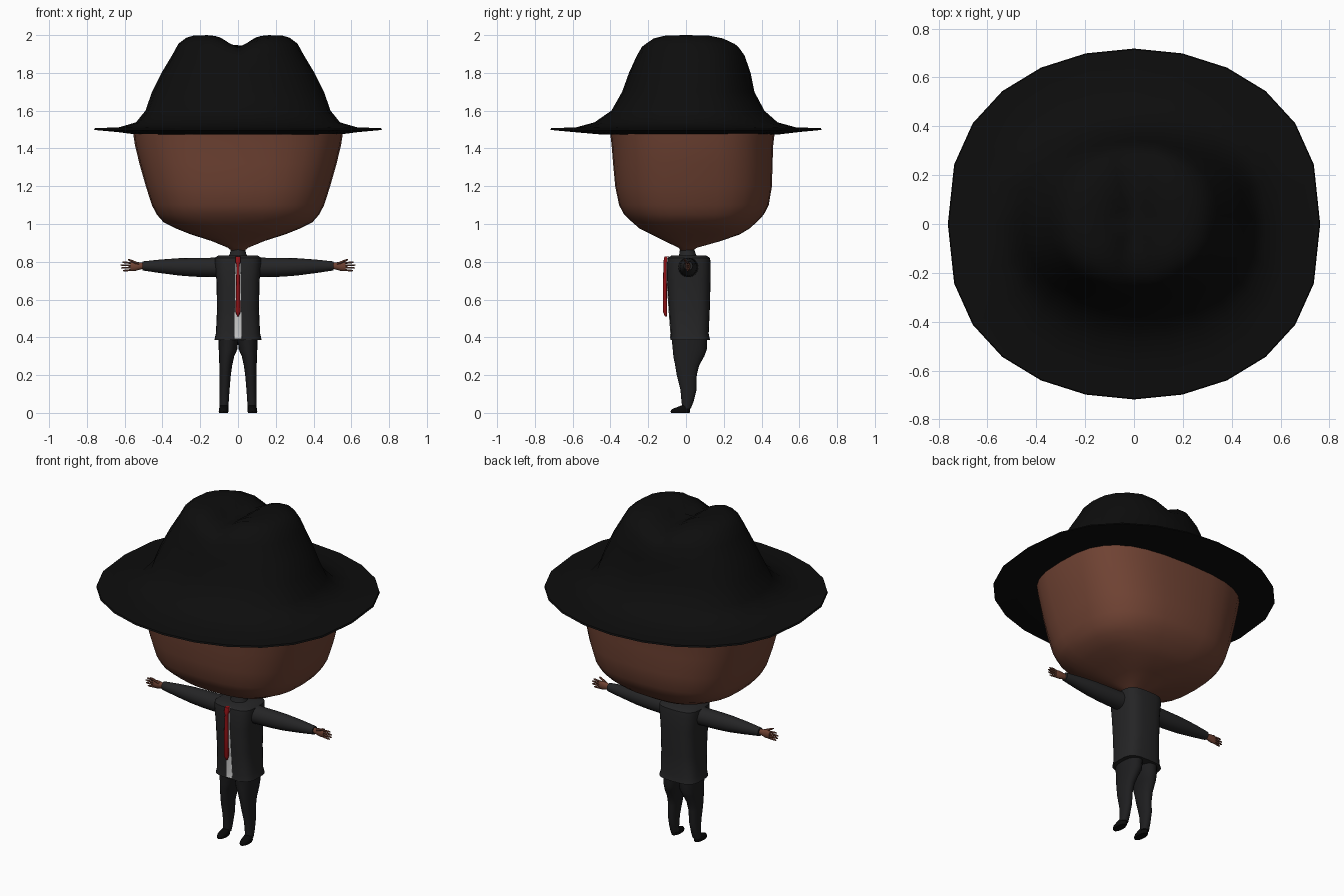
import bpy, bmesh, math
from mathutils import Vector


def material(name, r, g, b):
    m = bpy.data.materials.new(name)
    m.diffuse_color = (r, g, b, 1)
    return m


SKIN = material("skin", 0.16, 0.055, 0.033)
HAT = material("hat_felt", 0.004, 0.004, 0.004)
SUIT = material("suit", 0.018, 0.018, 0.019)
TROUSERS = material("trousers", 0.013, 0.013, 0.014)
SHOE = material("shoe", 0.003, 0.003, 0.003)
RED = material("tie_red", 0.3, 0.006, 0.008)
WHITE = material("shirt_white", 0.6, 0.6, 0.6)


def spow(v, e):
    return math.copysign(abs(v) ** e, v) if abs(v) > 1e-6 else 0.0


def finish(bm, name, mat, angle=45):
    bmesh.ops.recalc_face_normals(bm, faces=bm.faces)
    mesh = bpy.data.meshes.new(name)
    bm.to_mesh(mesh)
    bm.free()
    mesh.materials.append(mat)
    ob = bpy.data.objects.new(name, mesh)
    bpy.context.collection.objects.link(ob)
    bpy.ops.object.select_all(action='DESELECT')
    ob.select_set(True)
    bpy.context.view_layer.objects.active = ob
    bpy.ops.object.shade_smooth_by_angle(angle=math.radians(angle))
    return ob


def add_loft(bm, rings, seg=24, ex=1.0, ey=1.0, place=Vector):
    """Skin rounded rings (height, centre u, centre v, radius u, radius v)."""
    loops = []
    for h, cu, cv, ru, rv in rings:
        loop = []
        for i in range(seg):
            a = math.tau * i / seg
            u = cu + ru * spow(math.sin(a), ex)
            v = cv + rv * spow(math.cos(a), ey)
            loop.append(bm.verts.new(place((u, v, h))))
        loops.append(loop)
    for lo, hi in zip(loops, loops[1:]):
        for i in range(seg):
            j = (i + 1) % seg
            bm.faces.new((lo[i], lo[j], hi[j], hi[i]))
    bm.faces.new(loops[0])
    bm.faces.new(loops[-1])


def loft(name, mat, rings, angle=45, **kw):
    bm = bmesh.new()
    add_loft(bm, rings, **kw)
    return finish(bm, name, mat, angle)


def add_finger(bm, p, q, r):
    """Small tapered hexagonal finger from p to q."""
    p, q = Vector(p), Vector(q)
    rot = Vector((0, 0, 1)).rotation_difference(q - p)
    n = (q - p).length
    add_loft(bm, [(0, 0, 0, r, r), (n * 0.8, 0, 0, r * 0.85, r * 0.85),
                  (n, 0, 0, r * 0.45, r * 0.45)], seg=6,
             place=lambda c: p + rot @ Vector(c))


# Hat: one loft from brim underside over the edge and up the crown
def crease(c):
    x, y, z = c
    k = min(1, max(0, (z - 1.82) / 0.16))
    return Vector((x, y, z - 0.065 * k * math.exp(-(x / 0.075) ** 2)))


loft("hat", HAT, [
    (1.478, 0, 0.03, 0.30, 0.25), (1.474, 0, 0.02, 0.54, 0.47),
    (1.487, 0, 0.0, 0.64, 0.60), (1.498, 0, 0.0, 0.762, 0.718),
    (1.507, 0, 0.0, 0.758, 0.714), (1.512, 0, 0.0, 0.63, 0.58),
    (1.538, 0, 0.0, 0.54, 0.485), (1.60, 0, 0.01, 0.49, 0.405),
    (1.70, 0, 0.012, 0.455, 0.35), (1.80, 0, 0.02, 0.405, 0.322),
    (1.90, 0, 0.025, 0.345, 0.293), (1.955, 0, 0.022, 0.315, 0.262),
    (1.985, 0, 0.012, 0.275, 0.205), (1.998, 0, 0.005, 0.235, 0.15),
    (2.0, 0, 0, 0.165, 0.10), (2.0, 0, 0, 0.10, 0.065),
    (2.0, 0, 0, 0.04, 0.03)], seg=24, ey=0.8, place=crease, angle=60)

# Head: oversized rounded box narrowing to the chin
loft("head", SKIN, [
    (0.855, 0, 0.0, 0.03, 0.025), (0.875, 0, 0.01, 0.055, 0.05),
    (0.91, 0, 0.035, 0.14, 0.15), (0.945, 0, 0.05, 0.25, 0.235),
    (0.975, 0, 0.045, 0.325, 0.29), (1.01, 0, 0.045, 0.395, 0.33),
    (1.05, 0, 0.042, 0.43, 0.37), (1.10, 0, 0.042, 0.456, 0.396),
    (1.20, 0, 0.04, 0.488, 0.415), (1.32, 0, 0.036, 0.522, 0.422),
    (1.42, 0, 0.034, 0.546, 0.428), (1.485, 0, 0.034, 0.556, 0.436)],
    seg=32, ex=0.72, ey=0.72, angle=60)

# Collar, jacket, shirt front and tie
loft("neck_collar", SUIT, [
    (0.815, 0, 0.01, 0.06, 0.055), (0.84, 0, 0.008, 0.044, 0.044),
    (0.872, 0, 0.005, 0.036, 0.036)], seg=16)
loft("jacket", SUIT, [
    (0.387, 0, 0.022, 0.125, 0.105), (0.42, 0, 0.02, 0.117, 0.10),
    (0.55, 0, 0.018, 0.111, 0.108), (0.70, 0, 0.015, 0.114, 0.115),
    (0.79, 0, 0.015, 0.124, 0.116), (0.82, 0, 0.015, 0.124, 0.112),
    (0.833, 0, 0.015, 0.105, 0.092)], seg=28, ex=0.6, ey=0.6)
loft("shirt_front", WHITE, [
    (0.395, 0, -0.078, 0.021, 0.008), (0.42, 0, -0.075, 0.02, 0.008),
    (0.55, 0, -0.085, 0.018, 0.008), (0.70, 0, -0.095, 0.016, 0.008),
    (0.825, 0, -0.095, 0.014, 0.008)], seg=12, ex=0.4, ey=0.4)
loft("tie", RED, [
    (0.51, 0, -0.106, 0.004, 0.005), (0.535, 0, -0.111, 0.013, 0.011),
    (0.70, 0, -0.112, 0.010, 0.010), (0.785, 0, -0.109, 0.008, 0.010),
    (0.80, 0, -0.107, 0.014, 0.013), (0.828, 0, -0.102, 0.013, 0.012)],
    seg=12, ex=0.6, ey=0.6)

for side, s in (("right", -1), ("left", 1)):
    # Sleeve and hand run outward along x
    def out(c, s=s):
        return Vector((s * c[2], c[0], c[1]))

    loft(side + "_sleeve", SUIT, [
        (0.07, 0.012, 0.772, 0.055, 0.055), (0.15, 0.012, 0.770, 0.051, 0.051),
        (0.23, 0.012, 0.771, 0.048, 0.050), (0.31, 0.012, 0.773, 0.045, 0.046),
        (0.41, 0.012, 0.776, 0.036, 0.036), (0.505, 0.012, 0.778, 0.024, 0.024)],
        seg=16, place=out)

    bm = bmesh.new()
    add_loft(bm, [
        (0.49, 0.010, 0.778, 0.013, 0.015), (0.515, 0.010, 0.778, 0.014, 0.018),
        (0.545, 0.010, 0.776, 0.014, 0.025), (0.57, 0.010, 0.775, 0.010, 0.024)],
        seg=12, place=out)
    for dz, tip in ((0.018, 0.612), (0.006, 0.622), (-0.006, 0.62), (-0.018, 0.608)):
        add_finger(bm, (s * 0.56, 0.01, 0.775 + dz),
                   (s * tip, 0.008, 0.775 + dz * 1.25), 0.0062)
    add_finger(bm, (s * 0.525, 0.004, 0.788), (s * 0.582, -0.006, 0.812), 0.0075)
    finish(bm, side + "_hand", SKIN)

    # Trouser leg and shoe
    loft(side + "_trouser_leg", TROUSERS, [
        (0.022, s * 0.074, 0.003, 0.023, 0.022), (0.06, s * 0.073, 0.008, 0.024, 0.032),
        (0.12, s * 0.071, 0.013, 0.026, 0.042), (0.20, s * 0.068, 0.004, 0.030, 0.053),
        (0.25, s * 0.065, 0.006, 0.034, 0.063), (0.30, s * 0.060, 0.015, 0.040, 0.082),
        (0.335, s * 0.053, 0.020, 0.049, 0.090), (0.40, s * 0.050, 0.018, 0.053, 0.095)],
        seg=20, ex=0.9, ey=0.9)
    loft(side + "_shoe", SHOE, [
        (0.0, s * 0.076, -0.030, 0.023, 0.049), (0.008, s * 0.076, -0.030, 0.026, 0.052),
        (0.020, s * 0.076, -0.027, 0.025, 0.048), (0.030, s * 0.075, -0.014, 0.023, 0.034),
        (0.042, s * 0.074, 0.002, 0.019, 0.019)], seg=16)
